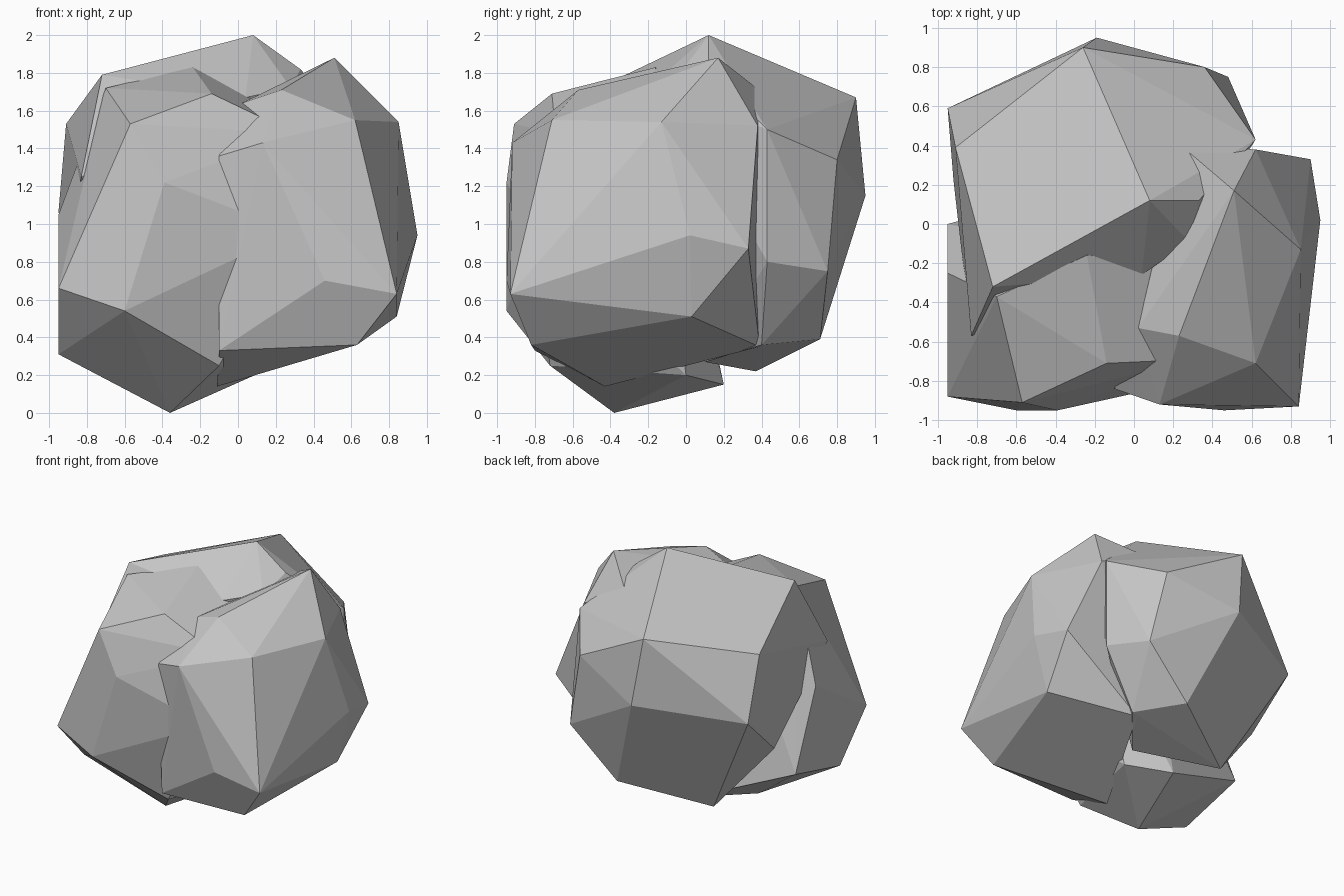
import bpy
import bmesh

cube = bpy.data.objects.get("Cube")
if cube:
    bpy.data.objects.remove(cube, do_unlink=True)

# One plain stone colour
stone = bpy.data.materials.new("stone_grey")
stone.use_nodes = True
stone.diffuse_color = (.56, .56, .56, 1)
stone.node_tree.nodes["Principled BSDF"].inputs["Base Color"].default_value = (.56, .56, .56, 1)
stone.node_tree.nodes["Principled BSDF"].inputs["Roughness"].default_value = .9


def chiselled_lump(name, corners):
    """Wrap a faceted convex boulder around its outermost corners."""
    mesh = bpy.data.meshes.new(name)
    bm = bmesh.new()
    for corner in corners:
        bm.verts.new(corner)
    hull = bmesh.ops.convex_hull(bm, input=bm.verts[:])
    spare = {e for e in hull["geom_interior"] + hull["geom_unused"]
             if isinstance(e, bmesh.types.BMVert)}
    bmesh.ops.delete(bm, geom=list(spare), context="VERTS")
    # Merge nearly coplanar triangles into broad flat facets
    bmesh.ops.dissolve_limit(bm, angle_limit=.03, verts=bm.verts[:], edges=bm.edges[:])
    bmesh.ops.recalc_face_normals(bm, faces=bm.faces[:])
    for face in bm.faces:
        face.smooth = False
    bm.to_mesh(mesh)
    bm.free()
    mesh.materials.append(stone)
    lump = bpy.data.objects.new(name, mesh)
    bpy.context.collection.objects.link(lump)
    return lump


# Tall rear lump with the broad sloping top
chiselled_lump("rear_boulder", [
    (.08, .12, 2), (-.72, -.32, 1.79), (-.91, .39, 1.53), (-.26, .9, 1.67),
    (.33, .12, 1.82), (.28, -.09, 1.72), (.04, -.26, 1.67), (-.83, -.57, 1.25),
    (-.95, .59, 1.07), (-.19, .95, 1.15), (.36, .8, 1.34), (.48, .75, .75),
    (.62, .43, 1.5), (.62, .43, .8), (.1, .71, .39), (.35, .4, .36),
    (.1, .1, .27), (-.92, .22, .73), (-.5, .37, .22),
])

# Lump on the +x side, rising to a ridge
chiselled_lump("side_boulder", [
    (.51, .17, 1.88), (.85, -.13, 1.54), (.62, -.71, 1.55), (.84, -.93, .63),
    (.95, .02, .94), (.9, .33, .87), (.84, .03, .51), (.63, -.82, .36),
    (.3, .39, .35), (.62, .38, 1.52), (.24, .4, 1.7), (.23, -.57, 1.71),
    (.13, -.92, 1.43), (.46, -.95, .7), (.02, -.53, 1.64),
    (-.1, -.84, 1.36), (-.1, -.8, .33), (-.11, -.43, .14),
])

# Front lump on the -x side, reaching the ground and running into its neighbours
chiselled_lump("front_boulder", [
    (-.7, -.37, 1.72), (-.24, -.16, 1.83), (-.14, -.71, 1.69), (-.57, -.91, 1.53),
    (-.39, -.95, 1.22), (-.6, -.95, .54), (-.95, -.88, .66), (-.95, -.55, .31),
    (-.95, -.25, 1.05), (-.95, 0, .45), (-.36, -.38, 0), (-.1, -.72, .25),
    (.09, 0, .2), (-.2, .2, .15), (.29, -.8, .96), (.3, -.69, 1.48), (.25, -.2, 1.58),
])
